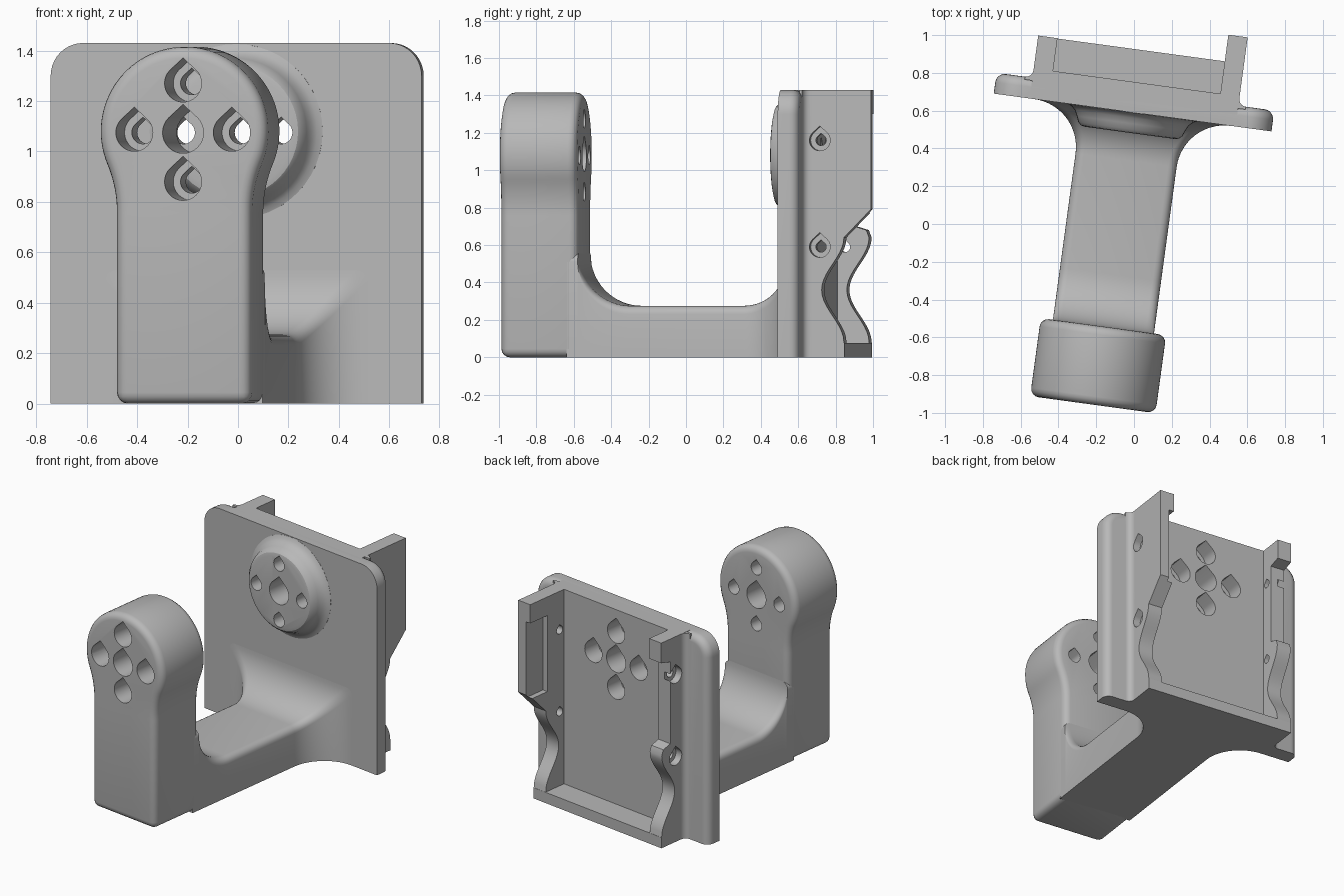
import bpy, bmesh
from math import sin, cos, pi, sqrt, radians
from mathutils import Matrix

cube = bpy.data.objects.get("Cube")
if cube:
    bpy.data.objects.remove(cube, do_unlink=True)

grey = bpy.data.materials.new("plain grey")
grey.use_nodes = True
grey.diffuse_color = (0.48, 0.48, 0.48, 1)
grey.node_tree.nodes["Principled BSDF"].inputs["Base Color"].default_value = (0.48, 0.48, 0.48, 1)

TOP = 1.43        # height of the plate
HOLE_Z = 1.075    # centre of the bolt pattern
FRONT, INNER = -0.977, -0.56   # faces of the post
PLATE, FLOOR = 0.584, 0.745    # front of the plate, floor of the cradle


def loft(name, rings):
    """Skin a list of closed rings and cap both ends."""
    bm = bmesh.new()
    vs = [[bm.verts.new(p) for p in ring] for ring in rings]
    n = len(vs[0])
    for a, b in zip(vs, vs[1:]):
        for i in range(n):
            j = (i + 1) % n
            bm.faces.new((a[i], a[j], b[j], b[i]))
    bm.faces.new(vs[0])
    bm.faces.new(vs[-1])
    bmesh.ops.recalc_face_normals(bm, faces=bm.faces)
    mesh = bpy.data.meshes.new(name)
    bm.to_mesh(mesh)
    bm.free()
    mesh.materials.append(grey)
    ob = bpy.data.objects.new(name, mesh)
    bpy.context.collection.objects.link(ob)
    return ob


def prism(name, axis, pts, a, b):
    """Extrude a 2D outline along an axis from a to b."""
    place = {"x": lambda p, t: (t, p[0], p[1]),
             "y": lambda p, t: (p[0], t, p[1]),
             "z": lambda p, t: (p[0], p[1], t)}[axis]
    return loft(name, [[place(p, t) for p in pts] for t in (a, b)])


def box(name, x0, x1, y0, y1, z0, z1):
    return prism(name, "z", [(x0, y0), (x1, y0), (x1, y1), (x0, y1)], z0, z1)


def arc(cx, cz, r, a0, a1, n):
    return [(cx + r * cos(radians(a0 + (a1 - a0) * i / n)),
             cz + r * sin(radians(a0 + (a1 - a0) * i / n))) for i in range(n + 1)]


def teardrop(cx, cz, r):
    return arc(cx, cz, r, 135, 405, 24) + [(cx, cz + 1.36 * r)]


def apply_mod(ob, mod):
    bpy.context.view_layer.objects.active = ob
    bpy.ops.object.modifier_apply(modifier=mod.name)


def combine(ob, others, op):
    for other in others:
        mod = ob.modifiers.new("bool", "BOOLEAN")
        mod.operation, mod.object, mod.solver = op, other, "EXACT"
        apply_mod(ob, mod)
        bpy.data.objects.remove(other, do_unlink=True)


def bolt_holes(wide, narrow):
    """Centre hole plus four counterbored holes, all teardrops."""
    cuts = [prism("cut", "y", teardrop(0, HOLE_Z, 0.082), min(wide + narrow), max(wide + narrow))]
    for dx, dz in ((0.195, 0), (-0.195, 0), (0, 0.195), (0, -0.195)):
        cuts.append(prism("cut", "y", teardrop(dx, HOLE_Z + dz, 0.074), *wide))
        cuts.append(prism("cut", "y", teardrop(dx, HOLE_Z + dz, 0.045), *narrow))
    return cuts


# Post: straight stem that blends into a round head
side = [(0.27, 0)] + arc(0.77, 0.757, 0.5, 180, 157.2, 8) + arc(0, 1.08, 0.335, -22.8, 88, 30)[1:]
post = prism("front_post", "y", side + [(-x, z) for x, z in reversed(side)], FRONT, INNER)
bev = post.modifiers.new("round", "BEVEL")
bev.width, bev.segments, bev.limit_method, bev.angle_limit = 0.045, 4, "ANGLE", radians(40)
apply_mod(post, bev)
combine(post, bolt_holes((FRONT - 0.1, -0.72), (-0.73, INNER + 0.1)), "DIFFERENCE")


# Arm: rounded bar with a fillet at the post and a flare at the plate
def section(v, w, h, r=0.045):
    right = [(w, 0)] + arc(w - r, h - r, r, 0, 90, 5)
    return [(x, v, z) for x, z in right + [(-x, z) for x, z in reversed(right)]]


R1, R2, STEPS = 0.28, 0.255, 16
rings = [section(INNER - 0.06, 0.27, 0.275 + R1)]
for i in range(STEPS + 1):
    t = pi / 2 * i / STEPS
    rings.append(section(INNER + R1 * (1 - cos(t)), 0.27, 0.275 + R1 * (1 - sin(t))))
for i in range(STEPS + 1):
    t = pi / 2 * i / STEPS
    f = R2 * (1 - cos(t))
    rings.append(section(PLATE - R2 + R2 * sin(t), 0.27 + f, 0.275 + f))
rings.append(section(PLATE + 0.03, 0.27 + R2, 0.275 + R2))
arm = loft("arm", rings)

# Back plate: rounded top corners and a rounded rear edge
half = [(0.742, 0)] + arc(0.612, TOP - 0.13, 0.13, 0, 90, 10)
plate = prism("back_plate", "y", half + [(-x, z) for x, z in reversed(half)], PLATE, 0.695)
bm = bmesh.new()
bm.from_mesh(plate.data)
rear = [e for e in bm.edges if all(v.co.y > 0.69 for v in e.verts)
        and max(v.co.z for v in e.verts) > 0.01]
bmesh.ops.bevel(bm, geom=rear, offset=0.05, segments=5, profile=0.5, affect="EDGES")
bm.to_mesh(plate.data)
bm.free()

# Cradle: slab, bottom lip and two scooped side walls
W, IN = 0.55, 0.447
scoop = [(0.918, 0), (0.918, 0.07)]
for i in range(21):
    z = 0.08 + 0.56 * i / 20
    scoop.append((0.855 + 0.06 * cos(2 * pi * (z - 0.08) / 0.56), z))
tall = scoop + [(1.06, 0.79), (1.06, TOP)]
notched = scoop + [(0.9, 0.68), (0.835, 0.70), (0.835, 1.27), (0.92, 1.29), (0.92, TOP)]
parts = [box("slab", -W, W, 0.62, FLOOR, 0, TOP),
         box("lip", -W, W, 0.7, 0.918, 0, 0.075),
         prism("tall_wall", "x", [(0.65, 0)] + tall + [(0.65, TOP)], IN, W),
         prism("notched_wall", "x", [(0.65, 0)] + notched + [(0.65, TOP)], -W, -IN)]

# Small coves where the walls meet the plate
for s in (1, -1):
    cove = [(W - 0.02, 0.68), (W + 0.04, 0.68)] + arc(W + 0.04, 0.735, 0.04, 270, 180, 5) + [(W - 0.02, 0.735)]
    parts.append(prism("cove", "z", [(s * x, y) for x, y in cove], 0, TOP - 0.001))

# Round boss on the front of the plate
profile = [(0.24, 0.475), (0.262, 0.480), (0.278, 0.495), (0.29, 0.525),
           (0.305, 0.555), (0.325, 0.574), (0.346, 0.583), (0.346, 0.62)]
parts.append(loft("boss", [[(x, v, z) for x, z in arc(0, 1.08, r, 0, 352.5, 47)]
                           for r, v in profile]))
combine(plate, parts, "UNION")

# Bolt holes, side screw holes and the pocket in the tall wall
cuts = bolt_holes((0.62, 0.85), (0.4, 0.63))
for z in (0.59, 1.16):
    for s in (1, -1):
        cuts.append(prism("cut", "x", teardrop(0.785, z, 0.056), s * 0.50, s * 0.62))
        cuts.append(prism("cut", "x", teardrop(0.785, z, 0.028), s * 0.40, s * 0.51))
cuts.append(box("cut", 0.42, 0.485, 0.90, 1.1, 0.77, 1.3))
combine(plate, cuts, "DIFFERENCE")

# Turn the whole bracket slightly and shade it
turn = Matrix.Rotation(radians(-7.75), 4, "Z") @ Matrix.Translation((-0.087, 0, 0))
for ob in (post, arm, plate):
    ob.data.transform(turn)
    bpy.ops.object.select_all(action="DESELECT")
    ob.select_set(True)
    bpy.context.view_layer.objects.active = ob
    bpy.ops.object.shade_smooth_by_angle(angle=radians(30))
